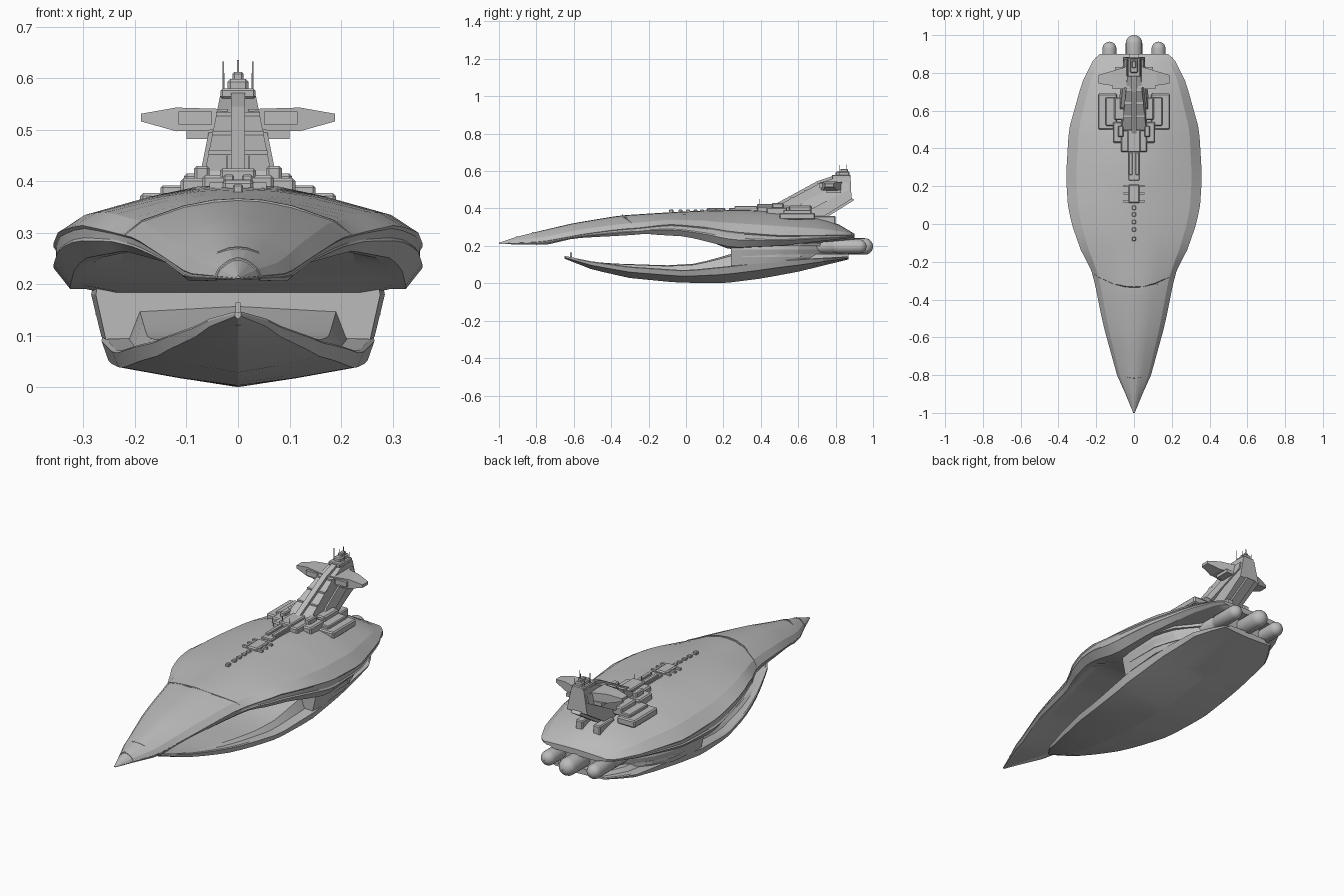
import bpy, bmesh, math
from mathutils import Matrix, Vector

if "Cube" in bpy.data.objects:
    bpy.data.objects.remove(bpy.data.objects["Cube"])

grey = bpy.data.materials.new("hull grey")
grey.use_nodes = True
grey.diffuse_color = (0.5, 0.5, 0.5, 1)
grey.node_tree.nodes["Principled BSDF"].inputs["Base Color"].default_value = (0.5, 0.5, 0.5, 1)


def finish(name, bm, smooth=None):
    bmesh.ops.recalc_face_normals(bm, faces=bm.faces)
    mesh = bpy.data.meshes.new(name)
    bm.to_mesh(mesh)
    bm.free()
    mesh.materials.append(grey)
    obj = bpy.data.objects.new(name, mesh)
    bpy.context.collection.objects.link(obj)
    if smooth:
        bpy.ops.object.select_all(action='DESELECT')
        obj.select_set(True)
        bpy.context.view_layer.objects.active = obj
        bpy.ops.object.shade_smooth_by_angle(angle=math.radians(smooth))


def curve(*keys):
    """Piecewise linear function through (y, value) keys."""
    def value(y):
        for (a, va), (b, vb) in zip(keys, keys[1:]):
            if y <= b:
                return va + (vb - va) * max(0, (y - a) / (b - a))
        return keys[-1][1]
    return value


def loft(name, stations, section, sweep=lambda y, x: 0, smooth=14):
    """Skin mirrored half sections, listed from top centre to bottom centre."""
    bm = bmesh.new()
    rings = []
    for y in stations:
        half = section(y)
        full = half + [(-x, z) for x, z in reversed(half[1:-1])]
        rings.append([bm.verts.new((x, y + sweep(y, x), z)) for x, z in full])
    n = len(rings[0])
    for a, b in zip(rings, rings[1:]):
        for i in range(n):
            j = (i + 1) % n
            bm.faces.new((a[i], a[j], b[j], b[i]))
    bm.faces.new(rings[0])
    bm.faces.new(rings[-1])
    finish(name, bm, smooth)


def prism(name, outline, lo, hi, axis):
    """Extrude an outline along x or y between two limits that vary per point."""
    bm = bmesh.new()
    place = (lambda a, b, c: (c, a, b)) if axis == 'x' else (lambda a, b, c: (a, c, b))
    ends = [[bm.verts.new(place(a, b, f(a, b))) for a, b in outline] for f in (lo, hi)]
    n = len(outline)
    for i in range(n):
        j = (i + 1) % n
        bm.faces.new((ends[0][i], ends[0][j], ends[1][j], ends[1][i]))
    for end in ends:
        bm.faces.new(end)
    finish(name, bm)


def box(name, x, y, z, chamfer=0.0):
    """Box from (low, high) ranges, with optional cut edges."""
    bm = bmesh.new()
    mid = Vector([sum(r) / 2 for r in (x, y, z)])
    size = Vector([abs(r[1] - r[0]) for r in (x, y, z)])
    bmesh.ops.create_cube(bm, size=1, matrix=Matrix.Translation(mid) @ Matrix.Diagonal(size).to_4x4())
    if chamfer:
        bmesh.ops.bevel(bm, geom=bm.edges[:], offset=chamfer, segments=1, affect='EDGES')
    finish(name, bm)


def pair(name, x, y, z, chamfer=0.0):
    for side, s in (("left", 1), ("right", -1)):
        box(f"{side}_{name}", (s * x[0], s * x[1]), y, z, chamfer)


def steps(a, b, n):
    return [a + (b - a) * i / n for i in range(n + 1)]


# Upper hull: long pointed shell with a hollow underside
width = curve((-1, .004), (-.9, .045), (-.8, .09), (-.6, .145), (-.35, .215), (-.2, .26), (0, .33),
              (.1, .35), (.25, .36), (.5, .345), (.75, .275), (.87, .215), (.9, .18))
crown = curve((-1, .217), (-.9, .25), (-.8, .275), (-.6, .322), (-.35, .363), (0, .385),
              (.3, .395), (.5, .385), (.7, .35), (.8, .325), (.9, .265))
rim = curve((-1, .212), (-.77, .222), (-.4, .29), (-.07, .315), (.1, .3), (.25, .275), (.5, .255), (.9, .258))
lip = curve((-1, .21), (-.75, .205), (-.6, .24), (-.25, .265), (0, .25), (.25, .19), (.5, .2), (.9, .245))
roof = curve((-1, .211), (-.75, .21), (-.5, .262), (-.25, .285), (0, .275), (.25, .175), (.9, .235))


def upper_section(y):
    w, t, e, l, r = (f(y) for f in (width, crown, rim, lip, roof))
    d, h = t - e, e - l
    return [(0, t), (.22 * w, t - .04 * d), (.48 * w, t - .2 * d), (.85 * w, t - .61 * d),
            (w, e), (.985 * w, e - .1 * h), (.985 * w, e - .4 * h), (w, e - .5 * h),
            (.91 * w, l), (.83 * w, l), (.66 * w, r), (0, r)]


def seam_sweep(y, x):
    bump = max(0, 1 - abs(y + .34) / .2)
    return .075 * bump * (x / width(y)) ** 2


loft("upper_hull", steps(-1, -.8, 4) + steps(-.74, .82, 26) + [.86, .88, .9], upper_section, seam_sweep)


# Raised seam bands across the bow
def seam(name, y, reach):
    def section(v):
        top = upper_section(v)[:5]
        outer = [(x * 1.006, z + .003) for x, z in top]
        return outer + [(x * .98, z - .006) for x, z in reversed(top)]
    loft(name, [y, y + .008], section, lambda v, x: reach * (x / width(v)) ** 2, 5)


seam("main_bow_seam", -.345, .075)
seam("nose_seam", -.825, .03)
seam("tip_seam", -.91, 0)

# Lower hull: shallow keeled jaw
beam = curve((-.65, .006), (-.6, .05), (-.4, .135), (-.2, .2), (0, .24), (.25, .265), (.5, .26), (.75, .23), (.87, .15))
gunwale = curve((-.65, .143), (-.5, .112), (-.3, .085), (0, .065), (.25, .09), (.5, .12), (.87, .14))
keel = curve((-.65, .132), (-.5, .073), (-.3, .028), (-.05, .004), (.2, 0), (.4, .025), (.6, .062), (.87, .128))
deck = curve((-.65, .146), (-.55, .12), (-.4, .106), (-.1, .096), (.05, .105), (.15, .13), (.25, .16), (.87, .16))


def lower_section(y):
    b, g, k, d = (f(y) for f in (beam, gunwale, keel, deck))
    low = k + (g - k) * .55
    return [(0, d), (.72 * b, d - .15 * (d - g)), (.8 * b, g + .004), (.97 * b, g + .004),
            (b, g), (.95 * b, low), (.45 * b, k + (low - k) * .4), (0, k)]


loft("lower_hull", steps(-.65, .87, 22), lower_section)
box("bow_post", (-.005, .005), (-.62, -.61), (.12, .165))

# Neck block joining both hulls, with stepped side strakes
neck = curve((.2, .27), (.3, .285), (.5, .285), (.62, .24), (.72, .15), (.84, .1))
loft("neck", steps(.24, .84, 10), lambda y: [(0, .25), (.95 * neck(y), .25), (neck(y), .18),
                                             (.93 * neck(y), .09 + .08 * (y - .2)), (0, .1 + .08 * (y - .2))])
for tier, (z, grow) in enumerate(((.14, .97), (.2, 1.05))):
    loft(f"side_strake_{tier + 1}", steps(.3, .8, 8),
         lambda y: [(0, z + .016), (grow * neck(y), z + .016), (grow * neck(y), z), (0, z)], smooth=5)

# Engines: banded barrels with domed ends
for name, x, radius, end in (("centre", 0, .044, 1), ("left", .13, .037, .965), ("right", -.13, .037, .965)):
    profile = [(.64, .8), (.68, 1), (.78, 1), (.785, .92), (.8, .92), (.805, 1)]
    profile = [(y, r * radius) for y, r in profile]
    dome = end - radius
    profile += [(dome + radius * math.sin(a), max(.001, radius * math.cos(a))) for a in steps(0, math.pi / 2, 6)]
    bm = bmesh.new()
    verts = [bm.verts.new((x, y, .197 + r)) for y, r in profile]
    edges = [bm.edges.new(e) for e in zip(verts, verts[1:])]
    bmesh.ops.spin(bm, geom=verts + edges, cent=(x, 0, .197), axis=(0, 1, 0), angle=math.tau, steps=20)
    bmesh.ops.remove_doubles(bm, verts=bm.verts, dist=.0002)
    finish(f"{name}_engine", bm, 35)

# Tower leaning aft, with side ribs and face panels
half = curve((.33, .05), (.4, .068), (.48, .052), (.57, .034))
tower = [(.46, .37), (.5, .42), (.71, .532), (.79, .563), (.88, .565), (.885, .45), (.7, .335), (.6, .35)]
prism("tower", tower, lambda y, z: -half(z), lambda y, z: half(z), 'x')
rib = [(.6, .40), (.62, .43), (.84, .54), (.87, .54), (.87, .5), (.68, .4)]
prism("tower_ribs", rib, lambda y, z: -half(z) - .008, lambda y, z: half(z) + .008, 'x')
spine = [(.49, .41), (.48, .425), (.7, .545), (.79, .575), (.86, .575), (.86, .55)]
prism("tower_spine", spine, lambda y, z: -.014, lambda y, z: .014, 'x')
prism("rear_strut", [(.66, .32), (.7, .32), (.9, .445), (.88, .46)], lambda y, z: -.025, lambda y, z: .025, 'x')
for i, y in enumerate((.56, .63, .7)):
    z = .42 + (y - .5) * .533
    box(f"face_step_{i + 1}", (-half(z), half(z)), (y, y + .025), (z - .02, z + .008))

# Wings on the tower
for side, s in (("left", 1), ("right", -1)):
    tip = [(.02, .54), (.12, .543), (.188, .531), (.188, .516), (.12, .497), (.02, .5)]
    prism(f"{side}_wing", [(s * x, z) for x, z in tip],
          lambda x, z: .715 + .15 * abs(x), lambda x, z: .845 - .3 * abs(x), 'y')
pair("wing_frame", (.05, .115), (.715, .73), (.51, .535))
pair("wing_bracket", (.03, .1), (.75, .83), (.482, .5))

# Bridge and masts
box("bridge", (-.034, .034), (.78, .88), (.56, .58), .004)
box("bridge_upper", (-.02, .02), (.8, .875), (.575, .598), .005)
box("bridge_top", (-.011, .011), (.825, .865), (.59, .612), .004)
pair("bridge_mast", (.027, .03), (.82, .823), (.57, .632))
pair("aft_mast", (.026, .028), (.865, .867), (.57, .61))
box("centre_mast", (-.0015, .0015), (.855, .858), (.6, .635))

# Superstructure decks around the tower base
pair("outer_deck", (.09, .19), (.5, .69), (.34, .377), .006)
pair("outer_block", (.09, .15), (.52, .67), (.36, .392), .004)
pair("inner_block", (.05, .112), (.43, .54), (.36, .406), .006)
pair("mid_block", (.05, .105), (.55, .67), (.37, .415), .006)
pair("turret_block", (.055, .085), (.46, .52), (.39, .43), .005)
pair("aft_block", (.03, .07), (.68, .8), (.31, .36), .005)
box("fore_deck", (-.07, .07), (.38, .56), (.37, .412), .006)
box("fore_house", (-.035, .035), (.38, .5), (.4, .425), .005)

# Spine equipment running forward
box("spine_rail", (-.03, .03), (.23, .4), (.38, .403), .004)
pair("spine_gun", (.008, .028), (.26, .38), (.395, .413), .003)
pair("deck_mast", (.02, .022), (.39, .392), (.4, .45))
box("sensor_hub", (-.03, .03), (.11, .21), (.38, .402), .006)
for i, y in enumerate((.115, .155, .195)):
    box(f"sensor_arm_{i + 1}", (-.055, .055), (y, y + .012), (.375, .398))
for i, y in enumerate((-.09, -.04, 0, .04, .075)):
    box(f"spine_stud_{i + 1}", (-.01, .01), (y, y + .022), (.37, .394), .003)
